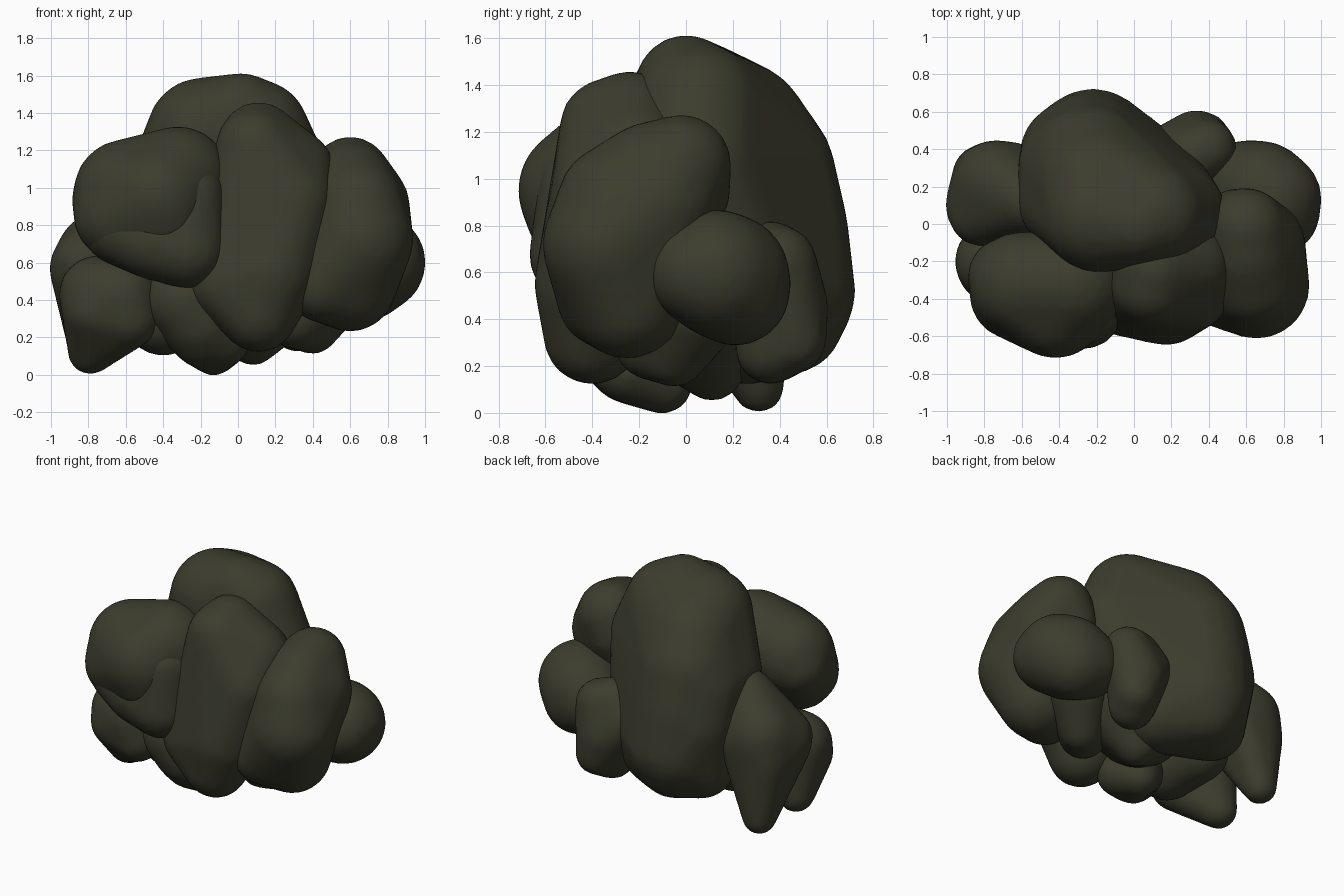
import bpy, bmesh
from mathutils import Matrix, Vector

leaf = bpy.data.materials.new("dark olive foliage")
leaf.diffuse_color = (0.045, 0.046, 0.027, 1)


def lobe(name, balls):
    """Soft clump: skin stretched over a few balls (x, y, z, radius)."""
    bm = bmesh.new()
    for x, y, z, r in balls:
        bmesh.ops.create_icosphere(bm, subdivisions=3, radius=r,
                                   matrix=Matrix.Translation(Vector((x, y, z))))
    pts = [v.co.copy() for v in bm.verts]
    bm.clear()
    for p in pts:
        bm.verts.new(p)
    hull = bmesh.ops.convex_hull(bm, input=bm.verts[:])
    spare = {g for g in hull["geom_interior"] + hull["geom_unused"]
             if isinstance(g, bmesh.types.BMVert)}
    bmesh.ops.delete(bm, geom=list(spare), context='VERTS')
    bmesh.ops.recalc_face_normals(bm, faces=bm.faces[:])
    me = bpy.data.meshes.new(name)
    bm.to_mesh(me)
    bm.free()
    me.materials.append(leaf)
    ob = bpy.data.objects.new(name, me)
    bpy.context.collection.objects.link(ob)
    # even out the surface and soften it
    rm = ob.modifiers.new("even", 'REMESH')
    rm.mode = 'VOXEL'
    rm.voxel_size = 0.03
    rm.use_smooth_shade = True
    sm = ob.modifiers.new("soften", 'SMOOTH')
    sm.factor = 0.5
    sm.iterations = 3
    return ob


# tall crown that runs down the back
lobe("crown", [(-.19, .04, 1.29, .3), (.02, .0, 1.4, .215), (.1, .05, 1.3, .28),
               (.22, .05, 1.05, .275), (-.36, .12, .97, .26), (-.33, .31, .92, .29),
               (-.24, .31, 1.02, .33), (-.2, .2, 1.18, .33), (-.24, .37, .78, .325),
               (-.34, .38, .7, .27), (-.22, .40, .52, .325), (-.22, .44, .4, .235),
               (-.36, .34, .38, .22), (.02, .26, .37, .25), (.1, .2, .55, .29)])
# front left clump, upper and lower halves
lobe("front_left_upper", [(-.32, -.32, 1.05, .28), (-.6, -.32, .98, .28),
                          (-.42, -.44, .95, .28), (-.64, -.38, .85, .24),
                          (-.26, -.34, 1.06, .21), (-.68, -.28, .94, .21),
                          (-.4, -.46, .86, .23)])
lobe("front_left_lower", [(-.46, -.45, .72, .21), (-.27, -.46, .67, .21),
                          (-.26, -.44, .95, .195), (-.62, -.39, .8, .22)])
# front centre column
lobe("front_centre", [(.11, -.24, 1.25, .21), (.09, -.33, 1.22, .21), (.28, -.22, 1.08, .24),
                      (.1, -.35, .95, .23), (.29, -.35, .93, .23), (-.06, -.39, .49, .21),
                      (.17, -.4, .55, .25), (.11, -.4, .33, .21), (.28, -.35, .6, .2)])
# right side
lobe("right_clump", [(.6, -.02, 1.06, .215), (.61, -.16, 1.01, .23), (.66, -.12, .9, .26),
                     (.64, -.3, .9, .25), (.655, -.33, .72, .285), (.6, -.25, .48, .25),
                     (.45, -.35, .48, .2), (.55, -.02, .95, .21)])
lobe("right_ball", [(.68, .17, .58, .275), (.735, .13, .6, .27), (.6, .21, .55, .24),
                    (.68, .21, .52, .235), (.77, .06, .6, .225)])
lobe("back_right", [(.33, .43, .45, .18), (.3, .36, .65, .17), (.22, .38, .55, .17),
                    (.39, .4, .64, .16), (.37, .46, .31, .14), (.32, .36, .27, .15)])
# left side
lobe("left_clump", [(-.8, .1, .57, .21), (-.74, .22, .64, .23), (-.75, .25, .4, .18),
                    (-.79, .31, .11, .11), (-.57, .12, .85, .17), (-.65, .28, .6, .16),
                    (-.82, .05, .6, .17), (-.82, .27, .5, .15), (-.62, .03, .65, .15)])
lobe("left_foot", [(-.75, -.2, .43, .21), (-.62, -.25, .42, .2), (-.79, -.1, .12, .12),
                   (-.58, -.28, .3, .16), (-.77, -.25, .35, .17)])
# low inner clumps
lobe("centre_foot", [(-.2, -.25, .3, .23), (-.13, -.1, .125, .13), (-.28, -.28, .4, .22),
                     (-.08, -.24, .19, .15), (-.2, -.25, .2, .16)])
lobe("inner_left", [(-.4, -.15, .31, .21), (-.45, .1, .34, .2), (-.5, 0, .6, .25)])
lobe("inner_core", [(0, .05, .45, .33), (.3, .05, .5, .25), (.08, .11, .19, .14)])
lobe("inner_right", [(.4, -.05, .25, .14), (.5, .05, .45, .2), (.3, -.15, .3, .16)])
